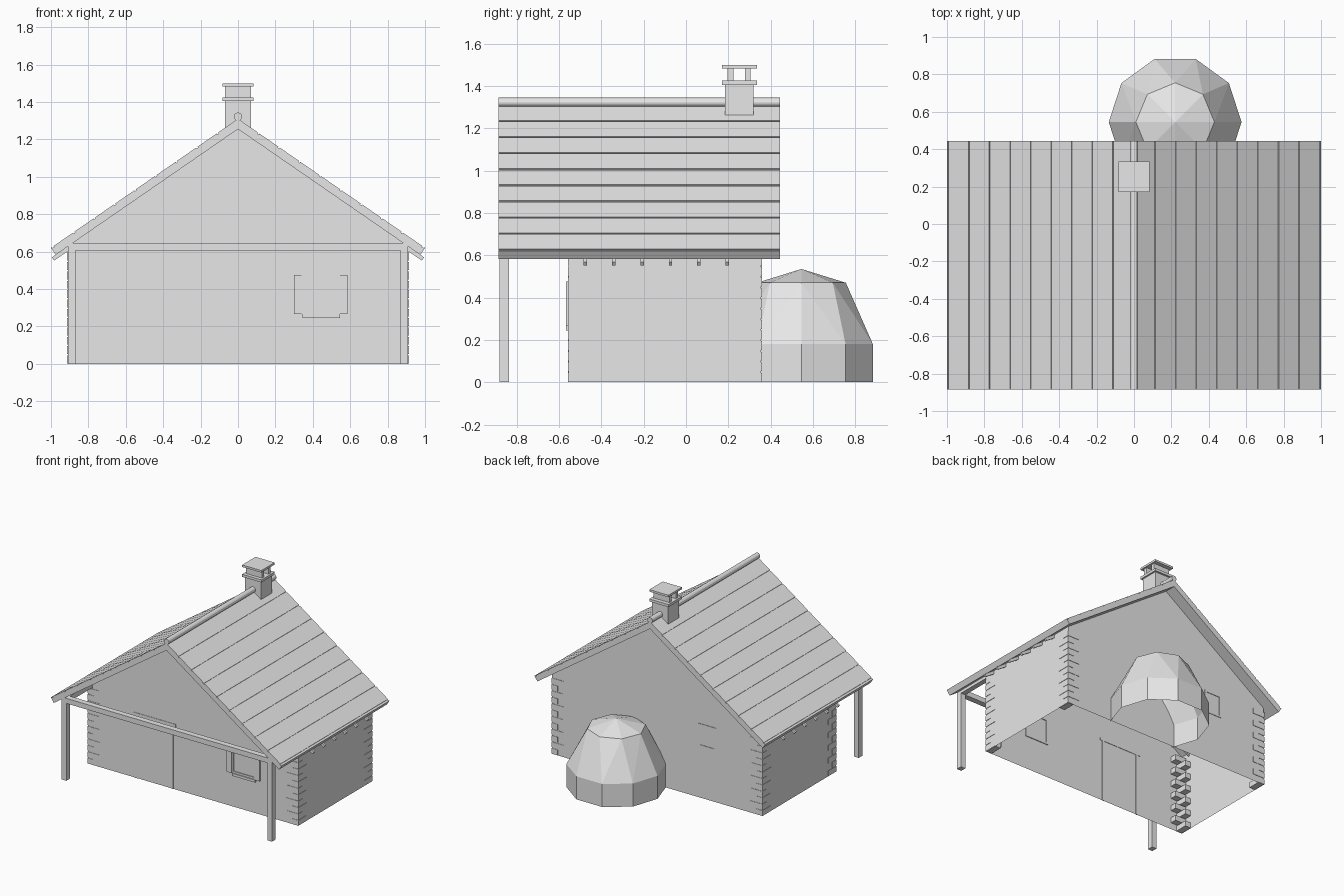
import bpy, bmesh, math
from mathutils import Vector

if "Cube" in bpy.data.objects:
    bpy.data.objects.remove(bpy.data.objects["Cube"])

grey = bpy.data.materials.new("plain_grey")
grey.use_nodes = True
COLOUR = (0.8, 0.8, 0.8, 1)
grey.diffuse_color = COLOUR
grey.node_tree.nodes["Principled BSDF"].inputs["Base Color"].default_value = COLOUR


def finish(name, bm):
    mesh = bpy.data.meshes.new(name)
    bm.to_mesh(mesh)
    bm.free()
    mesh.materials.append(grey)
    obj = bpy.data.objects.new(name, mesh)
    bpy.context.scene.collection.objects.link(obj)
    return obj


def add_box(bm, x, y, z):
    """Add a box from three (low, high) ranges."""
    verts = bmesh.ops.create_cube(bm, size=1)["verts"]
    for v in verts:
        v.co = Vector([(r[0] + r[1]) / 2 + c * (r[1] - r[0]) for r, c in zip((x, y, z), v.co)])


def boxes(name, ranges):
    bm = bmesh.new()
    for r in ranges:
        add_box(bm, *r)
    return finish(name, bm)


def add_prism(bm, points, y0, y1):
    """Extrude an x-z outline along y."""
    face = bm.faces.new([bm.verts.new((x, y0, z)) for x, z in points])
    ext = bmesh.ops.extrude_face_region(bm, geom=[face], use_keep_orig=True)["geom"]
    for v in ext:
        if isinstance(v, bmesh.types.BMVert):
            v.co.y = y1
    bmesh.ops.recalc_face_normals(bm, faces=bm.faces)


WALL_X, FRONT, BACK = 0.91, -0.555, 0.355
ROOF_F, ROOF_B, RIDGE, SLOPE = -0.885, 0.445, 1.31, 0.69
NORMAL = Vector((SLOPE, 1)).normalized()


def on_roof(x, depth=0):
    """Point of the roof profile, a depth beneath its surface."""
    return Vector((x, RIDGE - SLOPE * x)) - NORMAL * depth


# Walls: gabled shell, open underneath
bm = bmesh.new()
eave = 1.26 - SLOPE * WALL_X
add_prism(bm, [(-WALL_X, 0), (WALL_X, 0), (WALL_X, eave), (0, 1.26), (-WALL_X, eave)], FRONT, BACK)
bmesh.ops.delete(bm, geom=[f for f in bm.faces if abs(f.normal.z) > 0.1], context="FACES")
finish("walls", bm)

# Roof slabs, planks and rafter tails
SKIN, THICK, STEP, GAP = 0.006, 0.045, 0.11, 0.004
for side, label in ((1, "left"), (-1, "right")):
    def mirrored(points):
        return [(side * p[0], p[1]) for p in points]

    bm = bmesh.new()
    add_prism(bm, mirrored([(0, RIDGE - 0.0073), on_roof(1, SKIN), on_roof(1, THICK), (0, 1.255)]),
              ROOF_F, ROOF_B)
    finish(label + "_roof_slab", bm)

    bm = bmesh.new()
    for i in range(10):
        a, b = max(i * STEP - 0.0 + GAP, 0.004), min((i + 1) * STEP - GAP, 1)
        if a < b:
            add_prism(bm, mirrored([on_roof(a), on_roof(b), on_roof(b, SKIN), on_roof(a, SKIN)]),
                      ROOF_F, ROOF_B)
    finish(label + "_roof_planks", bm)

    bm = bmesh.new()
    for i in range(6):
        y = -0.475 + i * 0.134
        add_prism(bm, mirrored([on_roof(0.9, 0.04), on_roof(1.02, THICK),
                                on_roof(1.02, 0.066), on_roof(0.9, 0.066)]), y - 0.008, y + 0.008)
    finish(label + "_rafter_tails", bm)

    # Porch post and side beam
    xs = sorted((side * 0.87, side * WALL_X))
    boxes(label + "_porch_post", [(xs, (-0.88, -0.835), (0, 0.61))])
    boxes(label + "_porch_beam", [(xs, (-0.835, FRONT), (0.605, 0.645))])

boxes("front_porch_beam", [((-WALL_X, WALL_X), (-0.88, -0.835), (0.605, 0.645))])

# Ridge pole
bm = bmesh.new()
bmesh.ops.create_cone(bm, cap_ends=True, segments=12, radius1=0.022, radius2=0.022,
                      depth=ROOF_B - ROOF_F)
for v in bm.verts:
    v.co = (v.co.x, v.co.z + (ROOF_F + ROOF_B) / 2, v.co.y + 1.322)
bmesh.ops.recalc_face_normals(bm, faces=bm.faces)
finish("ridge_pole", bm)

# Chimney
cap_x, cap_y, flue_x = (-0.083, 0.083), (0.17, 0.335), (-0.07, 0.07)
boxes("chimney", [
    (flue_x, (0.185, 0.32), (1.255, 1.405)),
    (cap_x, cap_y, (1.405, 1.425)),
    (flue_x, (0.197, 0.224), (1.425, 1.482)),
    (flue_x, (0.278, 0.304), (1.425, 1.482)),
    (cap_x, cap_y, (1.482, 1.498)),
])

# Interlocked corner logs, alternating direction
logs, PROUD = [], 0.003
for sx in (-1, 1):
    for y, sy in ((FRONT, -1), (BACK, 1)):
        for i in range(12):
            long_x, long_y = (0.1, 0.05) if i % 2 else (0.05, 0.1)
            xs = sorted((sx * (WALL_X + PROUD), sx * (WALL_X - long_x)))
            ys = sorted((y + sy * PROUD, y - sy * long_y))
            z = 0.002 + i * 0.05
            logs.append((xs, ys, (z, z + 0.042)))
boxes("corner_logs", logs)


def frame(name, x, z, y, width, depth):
    """Four flat bars round an opening, straddling a wall."""
    ys = (y - depth, y + depth)
    return boxes(name, [
        ((x[0], x[0] + width), ys, z),
        ((x[1] - width, x[1]), ys, z),
        ((x[0] + width, x[1] - width), ys, (z[1] - width, z[1])),
        ((x[0] + width, x[1] - width), ys, (z[0], z[0] + width)),
    ])


# Door: jambs and lintel
jamb = (FRONT - 0.003, FRONT + 0.003)
boxes("door_frame", [
    ((-0.19, -0.17), jamb, (0, 0.49)),
    ((-0.5, -0.48), jamb, (0, 0.49)),
    ((-0.52, -0.15), jamb, (0.49, 0.51)),
])

# Windows
frame("front_window_frame", (0.34, 0.545), (0.265, 0.475), FRONT, 0.015, 0.006)
boxes("front_window_shutters", [
    (x, (FRONT - 0.013, FRONT), (0.265, 0.475)) for x in ((0.3, 0.34), (0.545, 0.585))])
boxes("front_window_sill", [((0.345, 0.545), (FRONT - 0.013, FRONT), (0.245, 0.265))])
frame("back_window_frame", (-0.51, -0.36), (0.4, 0.58), BACK, 0.015, 0.004)

# Oven: ten-sided drum under an eight-sided crown, open below and towards the house
OVEN = Vector((0.22, 0.545, 0))
bm = bmesh.new()
for count, radius, z in ((10, 0.355, 0), (10, 0.355, 0.18), (8, 0.21, 0.47), (1, 0, 0.535)):
    for i in range(count):
        a = math.tau * i / count
        bm.verts.new(OVEN + Vector((radius * math.cos(a), radius * math.sin(a), z)))
bmesh.ops.convex_hull(bm, input=bm.verts)
bmesh.ops.recalc_face_normals(bm, faces=bm.faces)
hidden = [f for f in bm.faces
          if f.normal.z < -0.9 or (abs(f.normal.z) < 0.1 and f.calc_center_median().y < 0.3)]
bmesh.ops.delete(bm, geom=hidden, context="FACES")
bmesh.ops.dissolve_limit(bm, angle_limit=0.01, verts=bm.verts, edges=bm.edges)
finish("oven_dome", bm)
